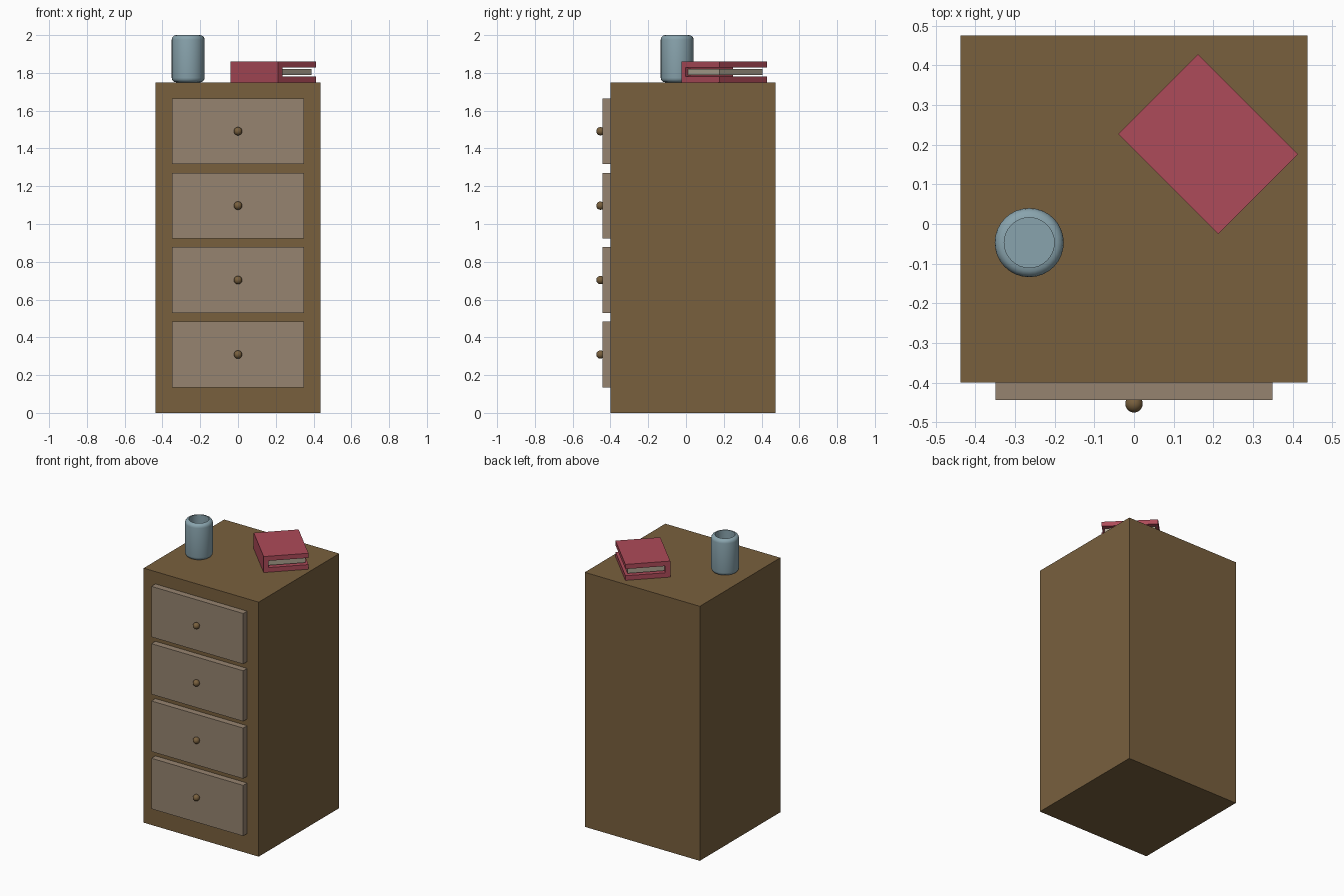
import bpy, bmesh
from math import sin, cos, pi, radians
from mathutils import Matrix, Vector

if "Cube" in bpy.data.objects:
    bpy.data.objects.remove(bpy.data.objects["Cube"])


def material(name, rgb):
    m = bpy.data.materials.new(name)
    m.diffuse_color = (*rgb, 1)
    m.use_nodes = True
    m.node_tree.nodes["Principled BSDF"].inputs["Base Color"].default_value = m.diffuse_color
    return m


WOOD = material("dark_wood", (0.19, 0.117, 0.048))
PANEL = material("pale_wood", (0.305, 0.23, 0.16))
BLUE = material("blue_glaze", (0.25, 0.37, 0.42))
RED = material("red_cover", (0.42, 0.07, 0.10))
PAPER = material("paper", (0.42, 0.37, 0.28))


def finish(name, bm, mat, smooth=False):
    bmesh.ops.recalc_face_normals(bm, faces=bm.faces)
    mesh = bpy.data.meshes.new(name)
    bm.to_mesh(mesh)
    bm.free()
    mesh.materials.append(mat)
    ob = bpy.data.objects.new(name, mesh)
    bpy.context.collection.objects.link(ob)
    if smooth:
        bpy.context.view_layer.objects.active = ob
        ob.select_set(True)
        bpy.ops.object.shade_smooth_by_angle(angle=radians(40))
        ob.select_set(False)
    return ob


def box(name, lo, hi, mat):
    lo, hi = Vector(lo), Vector(hi)
    bm = bmesh.new()
    bmesh.ops.create_cube(bm, size=1, matrix=Matrix.Translation((lo + hi) / 2)
                          @ Matrix.Diagonal((*(hi - lo), 1)))
    return finish(name, bm, mat)


# Cabinet body
box("cabinet_body", (-0.4375, -0.40, 0), (0.4375, 0.475, 1.75), WOOD)

# Four drawer fronts, each with a round knob
for i in range(4):
    z = 0.309 + i * 0.394
    box(f"drawer_front_{i + 1}", (-0.349, -0.443, z - 0.174), (0.349, -0.395, z + 0.174), PANEL)
    bm = bmesh.new()
    bmesh.ops.create_uvsphere(bm, u_segments=24, v_segments=12, radius=0.022,
                              matrix=Matrix.Translation((0, -0.453, z)))
    finish(f"drawer_knob_{i + 1}", bm, WOOD, True)

# Hollow cup: lathed profile with rounded foot and rim
R, B, H = 0.087, 0.024, 0.25
arc = [k * pi / 8 for k in range(5)]
profile = [(0, 0)]
profile += [(R - B + B * sin(a), B - B * cos(a)) for a in arc]
profile += [(R - B + B * cos(a), H - B + B * sin(a)) for a in arc]
profile += [(R - B, 0.025), (0, 0.025)]
bm = bmesh.new()
verts = [bm.verts.new((r, 0, z)) for r, z in profile]
edges = [bm.edges.new(pair) for pair in zip(verts, verts[1:])]
bmesh.ops.spin(bm, geom=verts + edges, cent=(0, 0, 0), axis=(0, 0, 1),
               angle=2 * pi, steps=32, use_merge=True)
bmesh.ops.remove_doubles(bm, verts=bm.verts, dist=1e-5)
cup = finish("cup", bm, BLUE, True)
cup.location = (-0.264, -0.047, 1.75)

# Book cover: C-shaped section (spine on -x) extruded along y
W, L, T, Z = 0.142, 0.178, 0.032, 0.11
section = [(-W, 0), (W, 0), (W, T), (T - W, T),
           (T - W, Z - T), (W, Z - T), (W, Z), (-W, Z)]
bm = bmesh.new()
face = bm.faces.new([bm.verts.new((x, -L, z)) for x, z in section])
ext = bmesh.ops.extrude_face_region(bm, geom=[face])["geom"]
bmesh.ops.translate(bm, vec=(0, 2 * L, 0),
                    verts=[g for g in ext if isinstance(g, bmesh.types.BMVert)])
cover = finish("book_cover", bm, RED)

# Page block, set back from the cover edges
pages = box("book_pages", (T - W - 0.005, -L + 0.017, 0.039),
            (W - 0.017, L - 0.017, 0.071), PAPER)
for ob in (cover, pages):
    ob.location = (0.187, 0.2015, 1.75)
    ob.rotation_euler.z = radians(45)
